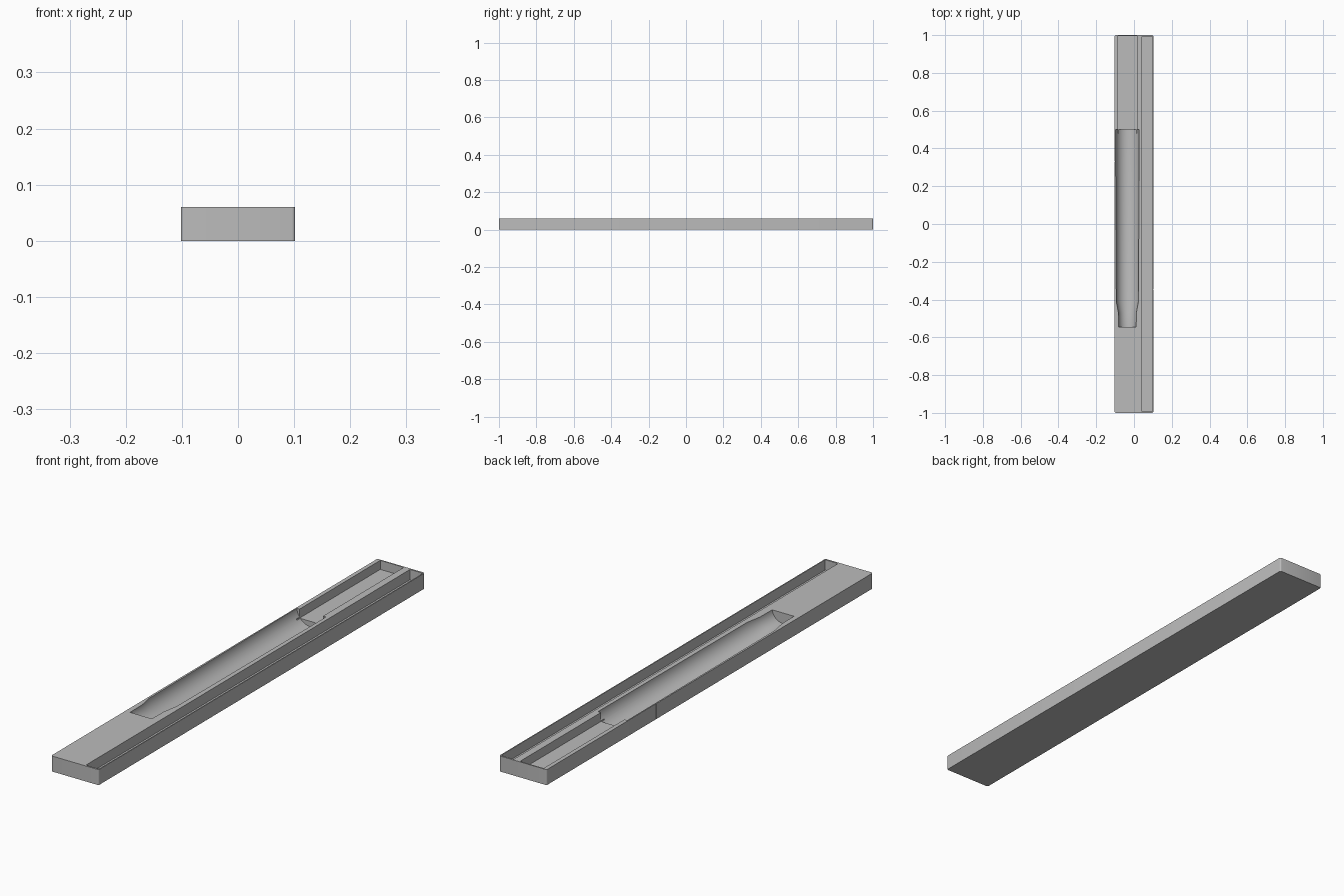
import bpy
import bmesh
from math import tau
from mathutils import Matrix, Vector

cube = bpy.data.objects.get("Cube")
if cube:
    bpy.data.objects.remove(cube, do_unlink=True)

# Single matte grey
grey = bpy.data.materials.new("light grey")
grey.use_nodes = True
colour = (0.5, 0.5, 0.5, 1)
grey.diffuse_color = colour
grey.node_tree.nodes["Principled BSDF"].inputs["Base Color"].default_value = colour

HEIGHT = 0.06


def add_object(name, bm):
    bmesh.ops.recalc_face_normals(bm, faces=bm.faces)
    mesh = bpy.data.meshes.new(name)
    bm.to_mesh(mesh)
    bm.free()
    mesh.materials.append(grey)
    obj = bpy.data.objects.new(name, mesh)
    bpy.context.collection.objects.link(obj)
    return obj


def box(name, low, high, corner=0):
    low, high = Vector(low), Vector(high)
    bm = bmesh.new()
    bmesh.ops.create_cube(bm, size=1)
    size = high - low
    bmesh.ops.transform(bm, verts=bm.verts, matrix=Matrix.Translation((low + high) / 2)
                        @ Matrix.Diagonal((*size, 1)))
    if corner:
        upright = [e for e in bm.edges
                   if abs(e.verts[0].co.z - e.verts[1].co.z) > size.z / 2]
        bmesh.ops.bevel(bm, geom=upright, offset=corner, segments=4, profile=0.5,
                        affect='EDGES')
    return add_object(name, bm)


def lathe(name, profile, x, z, sides=64):
    """Turn (y, radius) points around an axis running along y."""
    bm = bmesh.new()
    points = [(profile[0][0], 0)] + profile + [(profile[-1][0], 0)]
    verts = [bm.verts.new((x + r, y, z)) for y, r in points]
    edges = [bm.edges.new(pair) for pair in zip(verts, verts[1:])]
    bmesh.ops.spin(bm, geom=verts + edges, cent=(x, 0, z), axis=(0, 1, 0),
                   angle=tau, steps=sides)
    bmesh.ops.remove_doubles(bm, verts=bm.verts, dist=0.0001)
    return add_object(name, bm)


# Long tray block with softened upright corners
tray = box("tray", (-0.102, -1, 0), (0.102, 1, HEIGHT), 0.006)

# Recesses: long side slot, rear pocket and round stepped cradle
cutters = [
    box("slot_cutter", (0.043, -0.993, 0.02), (0.098, 0.993, 0.1), 0.003),
    box("pocket_cutter", (-0.086, 0.48, 0.025), (0.015, 0.995, 0.1)),
    lathe("cradle_cutter", [(-0.545, 0.047), (-0.47, 0.048), (-0.41, 0.059),
                            (0.5, 0.063)], -0.035, 0.066),
    # Hairline joints on the long sides
    box("left_joint_cutter", (0.101, -0.347, -0.1), (0.2, -0.344, 0.1)),
    box("right_joint_cutter", (-0.2, 0.327, -0.1), (-0.101, 0.33, 0.1)),
]
for cutter in cutters:
    cut = tray.modifiers.new(cutter.name, 'BOOLEAN')
    cut.operation = 'DIFFERENCE'
    cut.solver = 'EXACT'
    cut.object = cutter

# Bake the cuts, then remove the helpers
bpy.context.view_layer.update()
graph = bpy.context.evaluated_depsgraph_get()
carved = bpy.data.meshes.new_from_object(tray.evaluated_get(graph))
tray.modifiers.clear()
tray.data = carved
for cutter in cutters:
    bpy.data.objects.remove(cutter, do_unlink=True)

# Smooth the round cradle while keeping hard edges
bpy.ops.object.select_all(action='DESELECT')
tray.select_set(True)
bpy.context.view_layer.objects.active = tray
bpy.ops.object.shade_smooth_by_angle(angle=0.5)
